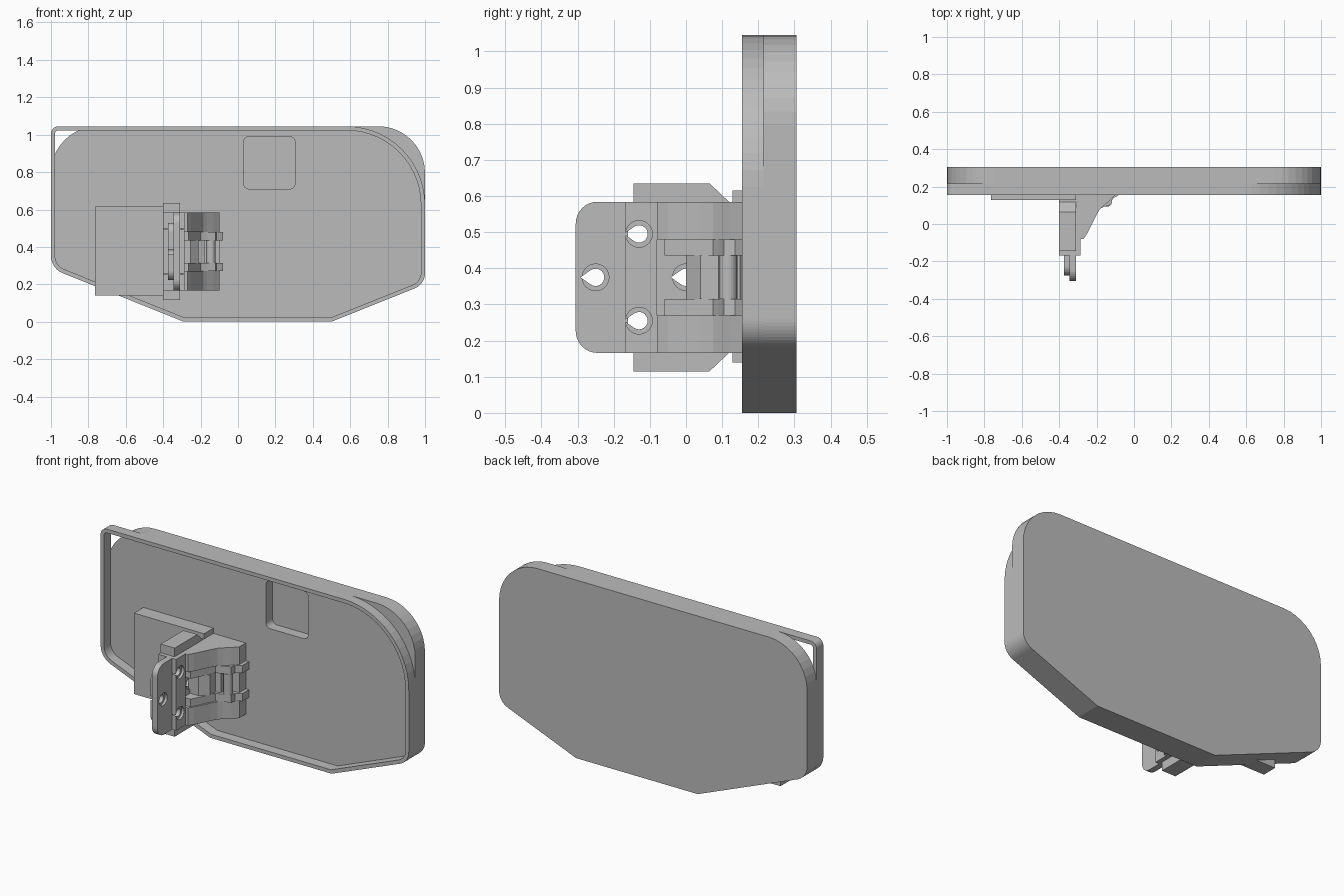
import bpy
import bmesh
import math
from mathutils import Vector

cube = bpy.data.objects.get("Cube")
if cube:
    bpy.data.objects.remove(cube, do_unlink=True)

grey = bpy.data.materials.new("plain_grey")
grey.use_nodes = True
grey.diffuse_color = (0.5, 0.5, 0.5, 1)
grey.node_tree.nodes["Principled BSDF"].inputs["Base Color"].default_value = (0.5, 0.5, 0.5, 1)


def prism(name, pts, axis, lo, hi):
    """Extrude a 2D outline along one axis; the other two axes keep xyz order."""
    place = {"x": lambda a, b, h: (h, a, b),
             "y": lambda a, b, h: (a, h, b),
             "z": lambda a, b, h: (a, b, h)}[axis]
    bm = bmesh.new()
    face = bm.faces.new([bm.verts.new(place(p[0], p[1], lo)) for p in pts])
    ext = bmesh.ops.extrude_face_region(bm, geom=[face])
    moved = [g for g in ext["geom"] if isinstance(g, bmesh.types.BMVert)]
    bmesh.ops.translate(bm, verts=moved, vec=place(0, 0, hi - lo))
    bmesh.ops.recalc_face_normals(bm, faces=bm.faces[:])
    mesh = bpy.data.meshes.new(name)
    bm.to_mesh(mesh)
    bm.free()
    mesh.materials.append(grey)
    ob = bpy.data.objects.new(name, mesh)
    bpy.context.collection.objects.link(ob)
    return ob


def rounded(corners, steps=10, inset=0.0):
    """Fillet a counter-clockwise convex outline of (a, b, radius), optionally inset."""
    n = len(corners)
    p = [Vector(c[:2]) for c in corners]
    out = []
    for i, c in enumerate(corners):
        d1 = (p[i] - p[i - 1]).normalized()
        d2 = (p[(i + 1) % n] - p[i]).normalized()
        n1, n2 = Vector((-d1.y, d1.x)), Vector((-d2.y, d2.x))
        mid = (n1 + n2) / (1 + n1.dot(n2))
        r = max(c[2] - inset, 0)
        centre = p[i] + mid * (inset + r)
        if r == 0:
            out.append(centre)
            continue
        a1 = math.atan2(-n1.y, -n1.x)
        turn = n1.angle(n2)
        for k in range(steps + 1):
            a = a1 + turn * k / steps
            out.append(centre + r * Vector((math.cos(a), math.sin(a))))
    return out


def rect(a0, b0, a1, b1, r=0.0):
    return rounded([(a0, b0, r), (a1, b0, r), (a1, b1, r), (a0, b1, r)], 6)


def cut(target, cutter):
    mod = target.modifiers.new("cut", "BOOLEAN")
    mod.operation = "DIFFERENCE"
    mod.solver = "EXACT"
    mod.object = cutter
    bpy.context.view_layer.objects.active = target
    bpy.ops.object.modifier_apply(modifier=mod.name)
    bpy.data.objects.remove(cutter, do_unlink=True)


def drill(target, y, z, face_x):
    """Teardrop through-hole along x with a shallow round counterbore."""
    arc = [math.radians(-125 + 250 * k / 16) for k in range(17)]
    drop = [(y + 0.024 * math.cos(a), z + 0.024 * math.sin(a)) for a in arc]
    cut(target, prism("hole_cutter", drop + [(y - 0.042, z)], "x", -0.6, 0))
    ring = [(y + 0.037 * math.cos(k * math.tau / 24), z + 0.037 * math.sin(k * math.tau / 24))
            for k in range(24)]
    cut(target, prism("bore_cutter", ring, "x", face_x - 0.015, 0))


# Main housing: back panel with large top corners, and a front rim
TOP = 1.045
base = [(-1, 0.285, 0.1), (-0.29, 0, 0.02), (0.5, 0, 0.02), (1, 0.2, 0.09)]
panel = prism("back_panel", rounded(base + [(1, TOP, 0.25), (-1, TOP, 0.25)]), "y", 0.215, 0.305)
cut(panel, prism("pocket_cutter", rect(0.03, 0.71, 0.305, 0.99, 0.03), "y", 0.1, 0.275))

rim_shape = base + [(1, TOP, 0.42), (-1, TOP, 0.04)]
rim = prism("front_rim", rounded(rim_shape, 14), "y", 0.155, 0.217)
cut(rim, prism("rim_cutter", rounded(rim_shape, 14, 0.022), "y", 0.1, 0.3))

# Mounting pad on the panel
prism("mount_pad", rect(-0.765, 0.14, -0.31, 0.615), "y", 0.128, 0.217)

# Upright bracket plate with a thicker front strip
bracket = prism("bracket_plate", [(-0.40, -0.168), (-0.285, -0.168), (-0.285, -0.08),
                                  (-0.31, -0.08), (-0.31, 0.215), (-0.40, 0.215)],
                "z", 0.166, 0.584)
for z in (0.255, 0.495):
    drill(bracket, -0.13, z, -0.285)
drill(bracket, 0.0, 0.375, -0.31)

# Chamfered wings above and below the bracket
MID = 0.375
for side, name in ((1, "upper_wing"), (-1, "lower_wing")):
    wing = [(-0.145, 0.2), (-0.145, 0.26), (0.065, 0.26), (0.12, 0.208), (0.12, 0.2)]
    prism(name, [(y, MID + side * z) for y, z in wing], "x", -0.40, -0.31)

# Two-layer front tab with rounded outer corners
tab = prism("front_tab", rounded([(-0.305, 0.166, 0.06), (-0.16, 0.166, 0),
                                  (-0.16, 0.584, 0), (-0.305, 0.584, 0.06)], 8),
            "x", -0.345, -0.31)
backing = prism("tab_backing", rounded([(-0.275, 0.222, 0.05), (-0.16, 0.222, 0),
                                        (-0.16, 0.528, 0), (-0.275, 0.528, 0.05)], 8),
                "x", -0.375, -0.344)
drill(tab, -0.25, MID, -0.31)
drill(backing, -0.25, MID, -0.2)

# Stepped gusset: outer bands, hinge lugs and a recessed centre, mirrored about mid height
outer = [(-0.32, -0.08), (-0.27, -0.08), (-0.25, -0.05), (-0.235, -0.02), (-0.225, 0.0),
         (-0.205, 0.04), (-0.185, 0.075), (-0.165, 0.095), (-0.13, 0.125),
         (-0.10, 0.155), (-0.10, 0.217), (-0.32, 0.217)]
lug = [(-0.32, -0.06), (-0.265, -0.06), (-0.235, 0.0), (-0.20, 0.075), (-0.165, 0.09),
       (-0.12, 0.105), (-0.115, 0.135), (-0.08, 0.155), (-0.08, 0.217), (-0.32, 0.217)]
centre = [(-0.32, 0.0), (-0.255, 0.0), (-0.21, 0.04), (-0.21, 0.09), (-0.18, 0.1),
          (-0.18, 0.15), (-0.10, 0.155), (-0.10, 0.217), (-0.32, 0.217)]
for side, name in ((1, "upper"), (-1, "lower")):
    for part, shape, near, far in (("gusset", outer, 0.105, 0.209), ("hinge_lug", lug, 0.06, 0.105)):
        lo, hi = sorted((MID + side * near, MID + side * far))
        prism(name + "_" + part, shape, "z", lo, hi)
prism("gusset_centre", centre, "z", MID - 0.06, MID + 0.06)

# Hinge pin between the lugs
pin = [(-0.145 + 0.025 * math.cos(k * math.tau / 20), 0.117 + 0.025 * math.sin(k * math.tau / 20))
       for k in range(20)]
prism("hinge_pin", pin, "z", MID - 0.06, MID + 0.06)
